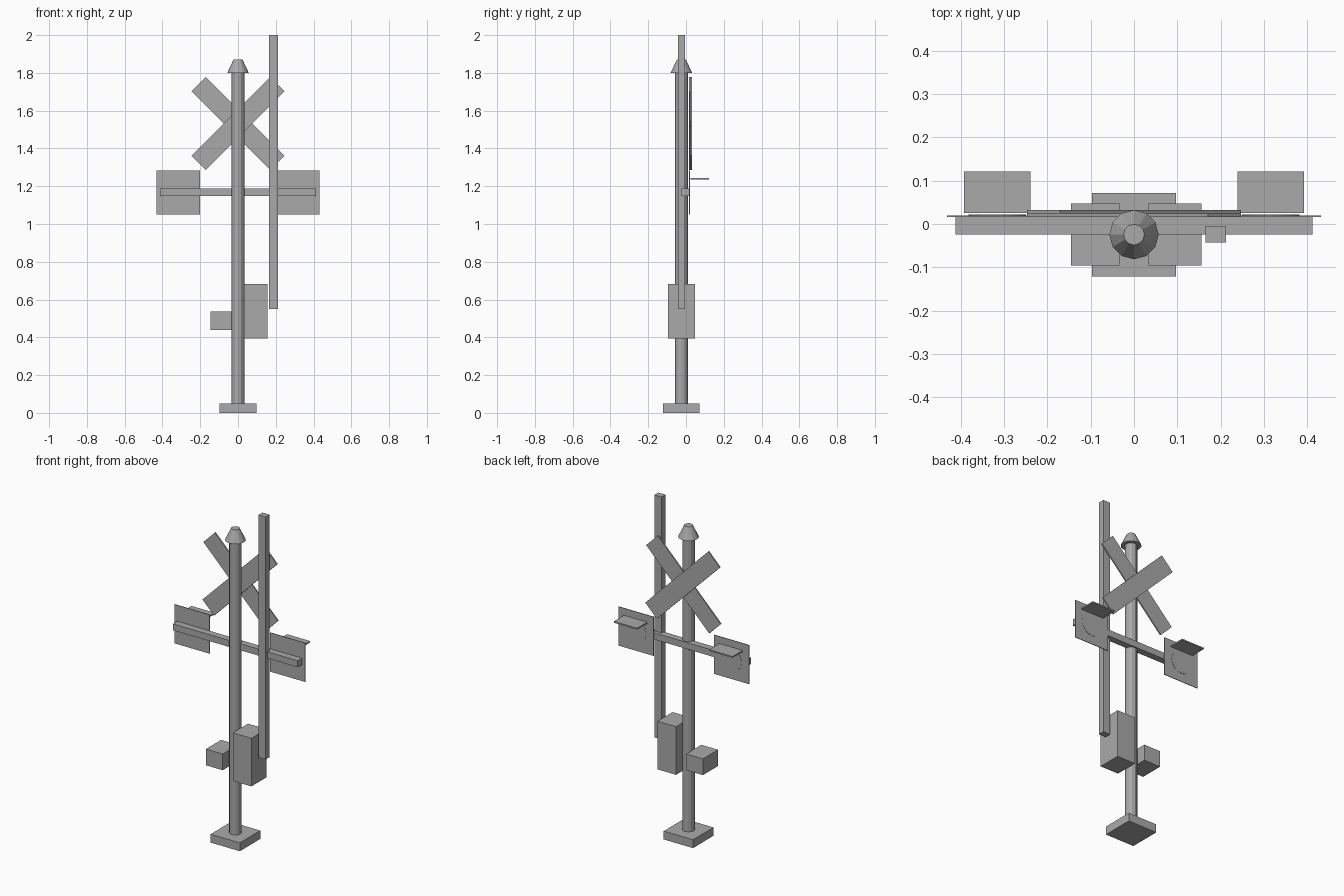
import bpy
import math

if "Cube" in bpy.data.objects:
    bpy.data.objects.remove(bpy.data.objects["Cube"])

# One flat grey for the whole signal
grey = bpy.data.materials.new("plain_grey")
grey.diffuse_color = (0.4, 0.4, 0.4, 1)
grey.use_nodes = True
grey.node_tree.nodes["Principled BSDF"].inputs["Base Color"].default_value = grey.diffuse_color


def finish(obj, name):
    obj.name = name
    obj.data.materials.append(grey)
    return obj


def box(name, x, y, z, roll=0):
    """Box from (min, max) ranges, optionally turned about the y axis."""
    mids = [(a + b) / 2 for a, b in (x, y, z)]
    bpy.ops.mesh.primitive_cube_add(size=1, location=mids)
    obj = bpy.context.object
    for v in obj.data.vertices:
        for i, (a, b) in enumerate((x, y, z)):
            v.co[i] *= b - a
    obj.rotation_euler.y = roll
    return finish(obj, name)


def cone(name, r1, r2, z0, z1, sides=12):
    bpy.ops.mesh.primitive_cone_add(vertices=sides, radius1=r1, radius2=r2, depth=z1 - z0,
                                    location=(0, POLE_Y, (z0 + z1) / 2))
    return finish(bpy.context.object, name)


POLE_Y = -0.0245

# Base, pole and cap
box("base_plate", (-0.097, 0.097), (-0.121, 0.072), (0, 0.05))
cone("pole", 0.034, 0.034, 0.05, 1.80)
cone("pole_cap", 0.057, 0.024, 1.80, 1.87)

# Crossed boards
for name, y, turn in (("cross_board_front", (0.0165, 0.0245), -1),
                      ("cross_board_back", (0.0245, 0.0325), 1)):
    box(name, (-0.295, 0.295), y, (1.478, 1.586), turn * math.pi / 4)

# Cross arm with a lamp panel, lens and visor at each end
box("cross_arm", (-0.412, 0.412), (-0.0245, 0.016), (1.148, 1.187))
for side, s in (("left", -1), ("right", 1)):
    cx = s * 0.316
    box(side + "_lamp_panel", (cx - 0.116, cx + 0.116), (0.016, 0.020), (1.05, 1.283))
    bpy.ops.mesh.primitive_cylinder_add(vertices=32, radius=0.066, depth=0.004,
                                        location=(cx, 0.0195, 1.167),
                                        rotation=(math.pi / 2, 0, 0))
    finish(bpy.context.object, side + "_lens")
    box(side + "_visor", (cx - 0.077, cx + 0.077), (0.025, 0.121), (1.236, 1.244))

# Raised barrier arm
box("barrier_arm", (0.165, 0.213), (-0.043, -0.005), (0.55, 2.0))

# Equipment boxes on either side of the pole
box("large_control_box", (0.033, 0.156), (-0.096, 0.047), (0.394, 0.682))
box("small_control_box", (-0.145, -0.034), (-0.096, 0.047), (0.44, 0.537))
